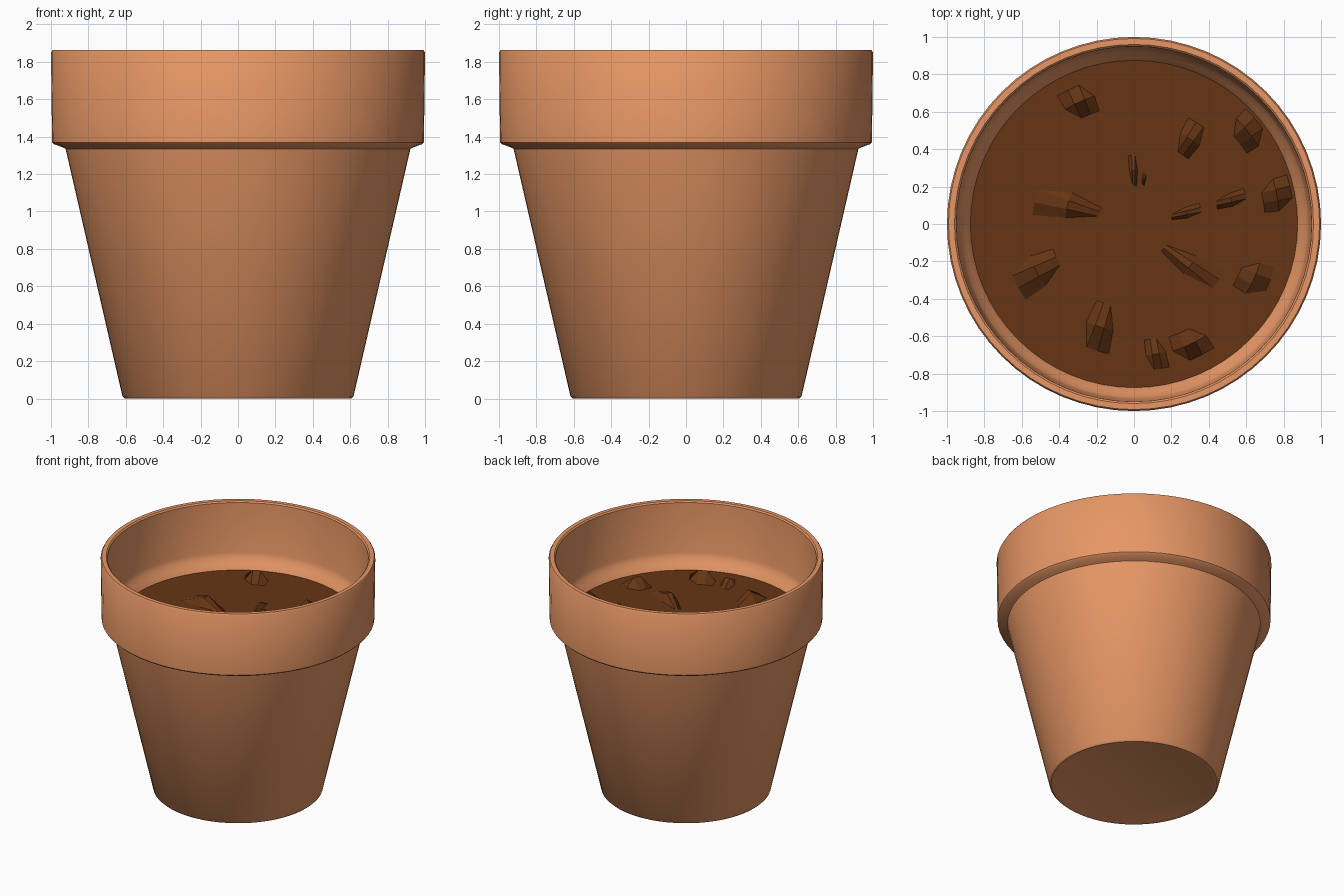
import bpy, bmesh
from math import sin, cos, radians, pi

if "Cube" in bpy.data.objects:
    bpy.data.objects.remove(bpy.data.objects["Cube"])

SEG = 64
SOIL_Z = 1.345


def material(name, rgb):
    m = bpy.data.materials.new(name)
    m.diffuse_color = (*rgb, 1)
    m.use_nodes = True
    m.node_tree.nodes["Principled BSDF"].inputs["Base Color"].default_value = m.diffuse_color
    return m


def add_object(name, bm, mat):
    bmesh.ops.recalc_face_normals(bm, faces=bm.faces)
    me = bpy.data.meshes.new(name)
    bm.to_mesh(me)
    bm.free()
    ob = bpy.data.objects.new(name, me)
    bpy.context.collection.objects.link(ob)
    me.materials.append(mat)
    return ob


terracotta = material("terracotta", (0.80, 0.31, 0.13))
earth = material("earth", (0.13, 0.035, 0.007))

# Pot: lathed wall, collar, rim and inner ledge
profile = [(0.0, 0.004), (0.57, 0.004), (0.58, 0.0), (0.605, 0.0), (0.618, 0.012),
           (0.922, 1.335), (0.935, 1.342), (0.985, 1.36), (0.994, 1.37),
           (1.0, 1.85), (0.992, 1.862), (0.96, 1.862), (0.95, 1.852),
           (0.935, 1.46), (0.925, 1.42), (0.90, 1.39), (0.87, SOIL_Z - 0.01)]
bm = bmesh.new()
verts = [bm.verts.new((r, 0, z)) for r, z in profile]
edges = [bm.edges.new(p) for p in zip(verts, verts[1:])]
bmesh.ops.spin(bm, geom=verts + edges, axis=(0, 0, 1), cent=(0, 0, 0),
               angle=2 * pi, steps=SEG, use_merge=True)
bmesh.ops.remove_doubles(bm, verts=bm.verts, dist=0.0005)
pot = add_object("pot", bm, terracotta)
bpy.context.view_layer.objects.active = pot
pot.select_set(True)
bpy.ops.object.shade_smooth_by_angle(angle=radians(35))
pot.select_set(False)

# Soil surface
bm = bmesh.new()
bmesh.ops.create_circle(bm, cap_ends=True, segments=SEG, radius=0.875)
bmesh.ops.translate(bm, verts=bm.verts, vec=(0, 0, SOIL_Z))
soil = add_object("soil", bm, earth)
if soil.data.polygons[0].normal.z < 0:
    soil.data.flip_normals()


# Soil clods: faceted ridges laid out radially (r0, r1, angle0, angle1, height)
def clod(bm, r0, r1, a0, a1, h):
    grid = []
    for j in range(3):
        row = []
        for i in range(4):
            r = r0 + (r1 - r0) * j / 2
            a = radians(a0 + (a1 - a0) * i / 3)
            up = h if j == 1 and i in (1, 2) else -0.002
            row.append(bm.verts.new((r * cos(a), r * sin(a), SOIL_Z + up)))
        grid.append(row)
    for j in range(2):
        for i in range(3):
            bm.faces.new((grid[j][i], grid[j + 1][i],
                          grid[j + 1][i + 1], grid[j][i + 1]))


clods = [(.63, .80, 107, 121, .08), (.45, .64, 50, 63, .07), (.71, .86, 32, 46, .08),
         (.70, .86, 5, 18, .08), (.45, .62, 10, 18, .05), (.20, .37, 6, 18, .04),
         (.20, .37, 86, 95, .04), (.21, .28, 75, 80, .02), (.19, .55, 153, 175, .06),
         (.20, .55, -45, -27, .06), (.62, .79, -32, -17, .07), (.63, .79, -73, -57, .08),
         (.62, .79, -85, -76, .05), (.45, .71, -116, -101, .08), (.45, .71, 197, 215, .08)]
bm = bmesh.new()
for c in clods:
    clod(bm, *c)
add_object("soil_clods", bm, earth)
